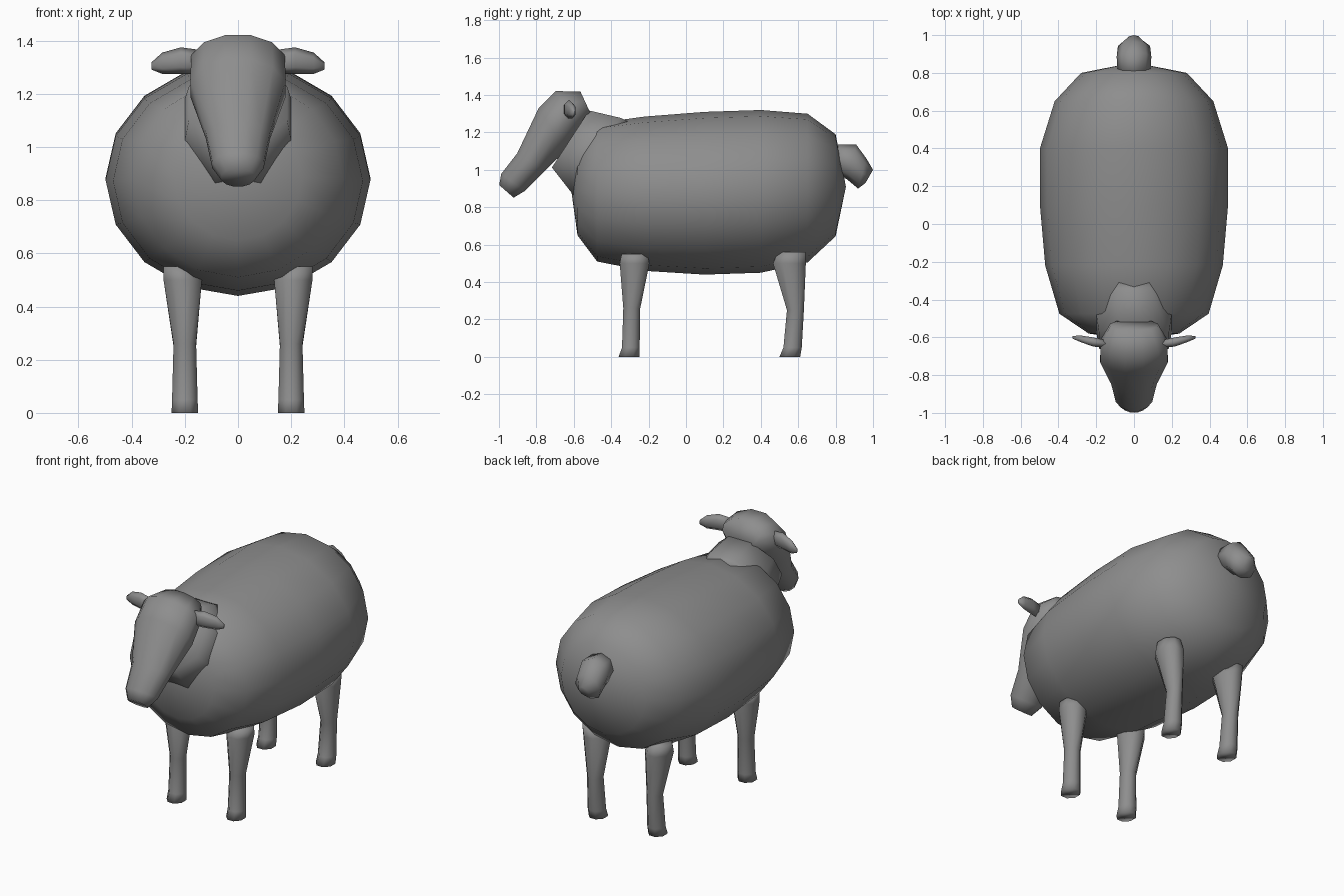
import bpy, bmesh
from math import sin, cos, pi
from mathutils import Vector

grey = bpy.data.materials.new("dark_grey")
grey.diffuse_color = (0.27, 0.27, 0.27, 1)


def loft(name, rings, sides, turn=0.0):
    """Skin elliptical rings, each given as (centre, half axis a, half axis b)."""
    bm = bmesh.new()
    loops = []
    for c, a, b in rings:
        c, a, b = Vector(c), Vector(a), Vector(b)
        angles = [2 * pi * (i + turn) / sides for i in range(sides)]
        loops.append([bm.verts.new(c + a * cos(t) + b * sin(t)) for t in angles])
    for r, s in zip(loops, loops[1:]):
        for i in range(sides):
            j = (i + 1) % sides
            bm.faces.new((r[i], r[j], s[j], s[i]))
    bm.faces.new(loops[0])
    bm.faces.new(loops[-1])
    bmesh.ops.remove_doubles(bm, verts=bm.verts, dist=0.002)
    bmesh.ops.recalc_face_normals(bm, faces=bm.faces)
    for f in bm.faces:
        f.smooth = True
    mesh = bpy.data.meshes.new(name)
    bm.to_mesh(mesh)
    bm.free()
    mesh.materials.append(grey)
    ob = bpy.data.objects.new(name, mesh)
    bpy.context.collection.objects.link(ob)
    return ob


def profile(rows):
    """Rings from side outline rows: top y, top z, bottom y, bottom z, half width."""
    out = []
    for ty, tz, by, bz, w in rows:
        top, bot = Vector((0, ty, tz)), Vector((0, by, bz))
        out.append(((top + bot) / 2, (top - bot) / 2, (w, 0, 0)))
    return out


# Woolly body
loft("body", profile([
    (-0.615, 0.90, -0.615, 0.90, 0.0),
    (-0.58, 1.12, -0.58, 0.65, 0.24),
    (-0.475, 1.25, -0.475, 0.51, 0.395),
    (-0.22, 1.285, -0.22, 0.46, 0.47),
    (0.10, 1.31, 0.10, 0.44, 0.498),
    (0.40, 1.32, 0.40, 0.45, 0.498),
    (0.65, 1.30, 0.65, 0.505, 0.42),
    (0.80, 1.19, 0.80, 0.645, 0.28),
    (0.855, 0.91, 0.855, 0.91, 0.0)]), 16)

# Neck
loft("neck", profile([
    (-0.30, 1.275, -0.54, 0.83, 0.21),
    (-0.34, 1.295, -0.61, 0.845, 0.225),
    (-0.51, 1.33, -0.725, 1.00, 0.20)]), 8, 0.5)

# Head
loft("head", profile([
    (-0.565, 1.42, -0.505, 1.29, 0.13),
    (-0.70, 1.425, -0.56, 1.21, 0.183),
    (-0.79, 1.335, -0.64, 1.10, 0.185),
    (-0.905, 1.09, -0.75, 0.995, 0.125),
    (-0.99, 0.98, -0.86, 0.885, 0.10),
    (-1.00, 0.92, -0.92, 0.85, 0.065)]), 12, 0.5)

# Tail
loft("tail", profile([
    (0.78, 1.135, 0.79, 0.99, 0.085),
    (0.91, 1.135, 0.86, 0.95, 0.092),
    (0.965, 1.06, 0.92, 0.90, 0.085),
    (1.00, 1.00, 0.96, 0.93, 0.035)]), 8)

# Leg rings: height, middle y, half depth, middle x, half width
front = [(0.0, -0.305, 0.060, 0.20, 0.054), (0.05, -0.295, 0.051, 0.20, 0.052),
         (0.26, -0.290, 0.049, 0.20, 0.046), (0.50, -0.275, 0.086, 0.208, 0.078),
         (0.55, -0.275, 0.075, 0.225, 0.060)]
back = [(0.0, 0.555, 0.060, 0.20, 0.054), (0.05, 0.570, 0.053, 0.20, 0.052),
        (0.25, 0.585, 0.049, 0.20, 0.046), (0.50, 0.553, 0.095, 0.208, 0.078),
        (0.56, 0.565, 0.080, 0.225, 0.060)]
# Ear rings: x, middle y, half thickness, middle z, half height
ear = [(0.14, -0.635, 0.022, 1.32, 0.045), (0.215, -0.625, 0.028, 1.325, 0.050),
       (0.285, -0.607, 0.020, 1.315, 0.040), (0.325, -0.60, 0.008, 1.305, 0.014)]

for side, s in (("left", 1), ("right", -1)):
    for label, rows in (("front", front), ("back", back)):
        loft(f"{label}_{side}_leg",
             [((s * x, y, z), (w, 0, 0), (0, d, 0)) for z, y, d, x, w in rows], 8, 0.5)
    loft(f"{side}_ear",
         [((s * x, y, z), (0, 0, h), (0, d, 0)) for x, y, d, z, h in ear], 6)
